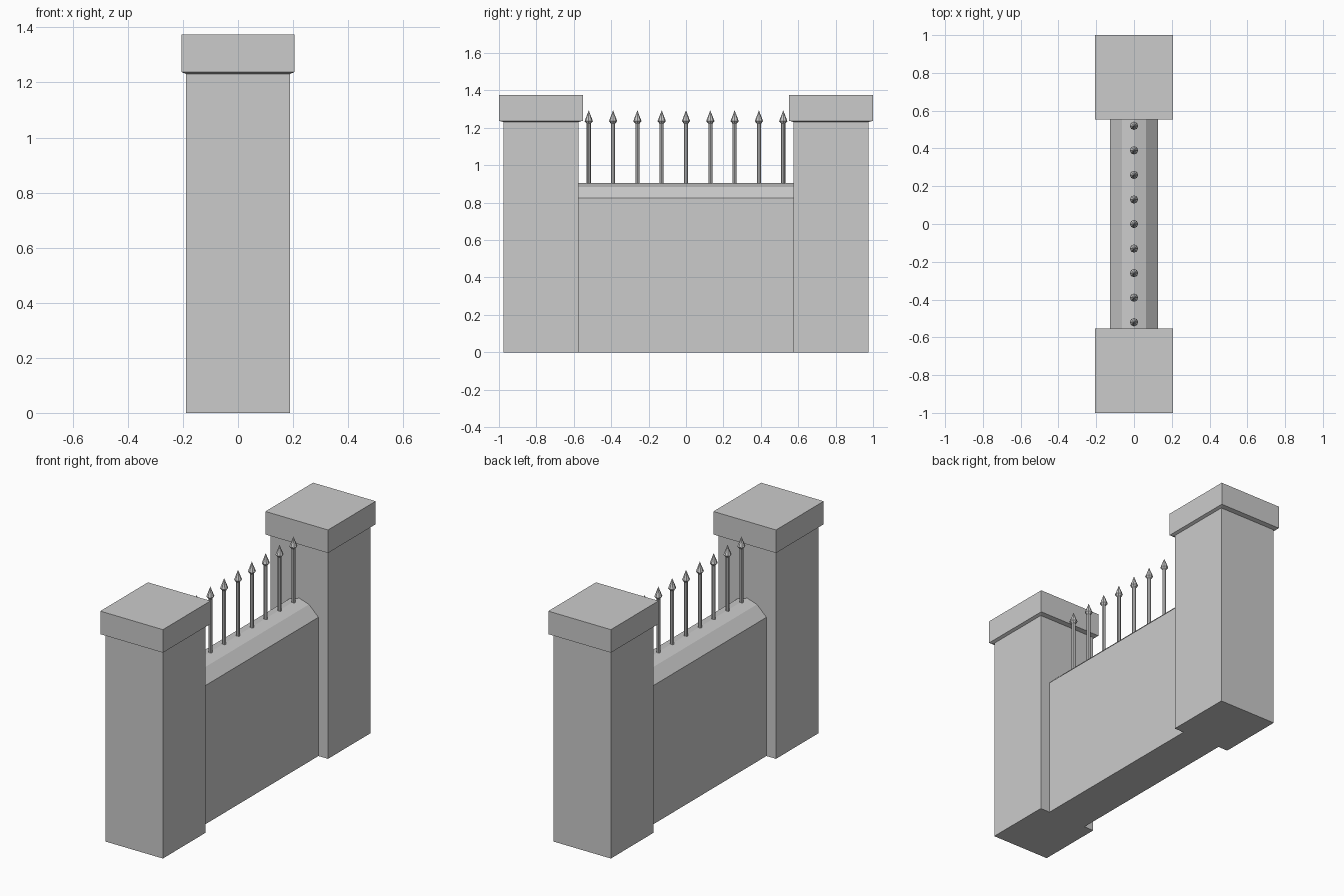
import bpy, bmesh, math

if "Cube" in bpy.data.objects:
    bpy.data.objects.remove(bpy.data.objects["Cube"])


def make_object(name, bm):
    bmesh.ops.recalc_face_normals(bm, faces=bm.faces)
    mesh = bpy.data.meshes.new(name)
    bm.to_mesh(mesh)
    bm.free()
    obj = bpy.data.objects.new(name, mesh)
    bpy.context.collection.objects.link(obj)
    return obj


def loft(name, rings):
    """Join equal-sized rings of points and close both ends."""
    bm = bmesh.new()
    loops = [[bm.verts.new(p) for p in ring] for ring in rings]
    n = len(loops[0])
    for a, b in zip(loops, loops[1:]):
        for i in range(n):
            j = (i + 1) % n
            bm.faces.new((a[i], a[j], b[j], b[i]))
    bm.faces.new(loops[0][::-1])
    bm.faces.new(loops[-1])
    return make_object(name, bm)


def rect(hx, hy, cy, z):
    return [(sx * hx, cy + sy * hy, z)
            for sx, sy in ((-1, -1), (1, -1), (1, 1), (-1, 1))]


def circle(r, cy, z, sides=8):
    return [(r * math.cos(2 * math.pi * i / sides),
             cy + r * math.sin(2 * math.pi * i / sides), z) for i in range(sides)]


# Pillars with overhanging capstones
for side, label in ((-1, "front"), (1, "back")):
    cy = side * 0.776
    loft(label + "_pillar", [rect(0.189, 0.2, cy, 0), rect(0.189, 0.2, cy, 1.233)])
    loft(label + "_capstone", [rect(0.189, 0.2, cy, 1.231),
                               rect(0.206, 0.224, cy, 1.238),
                               rect(0.206, 0.224, cy, 1.375)])

# Low wall with faceted coping
half = [(0.126, 0), (0.126, 0.825), (0.064, 0.885)]
profile = half + [(0, 0.905)] + [(-x, z) for x, z in reversed(half)]
loft("wall", [[(x, y, z) for x, z in profile] for y in (-0.576, 0.576)])

# Railing bars with spear heads
spear = [(0.011, 0.88), (0.011, 1.222), (0.022, 1.236),
         (0.006, 1.278), (0.001, 1.292)]
for i in range(9):
    y = (i - 4) * 0.13
    loft(f"railing_bar_{i + 1}", [circle(r, y, z) for r, z in spear])
